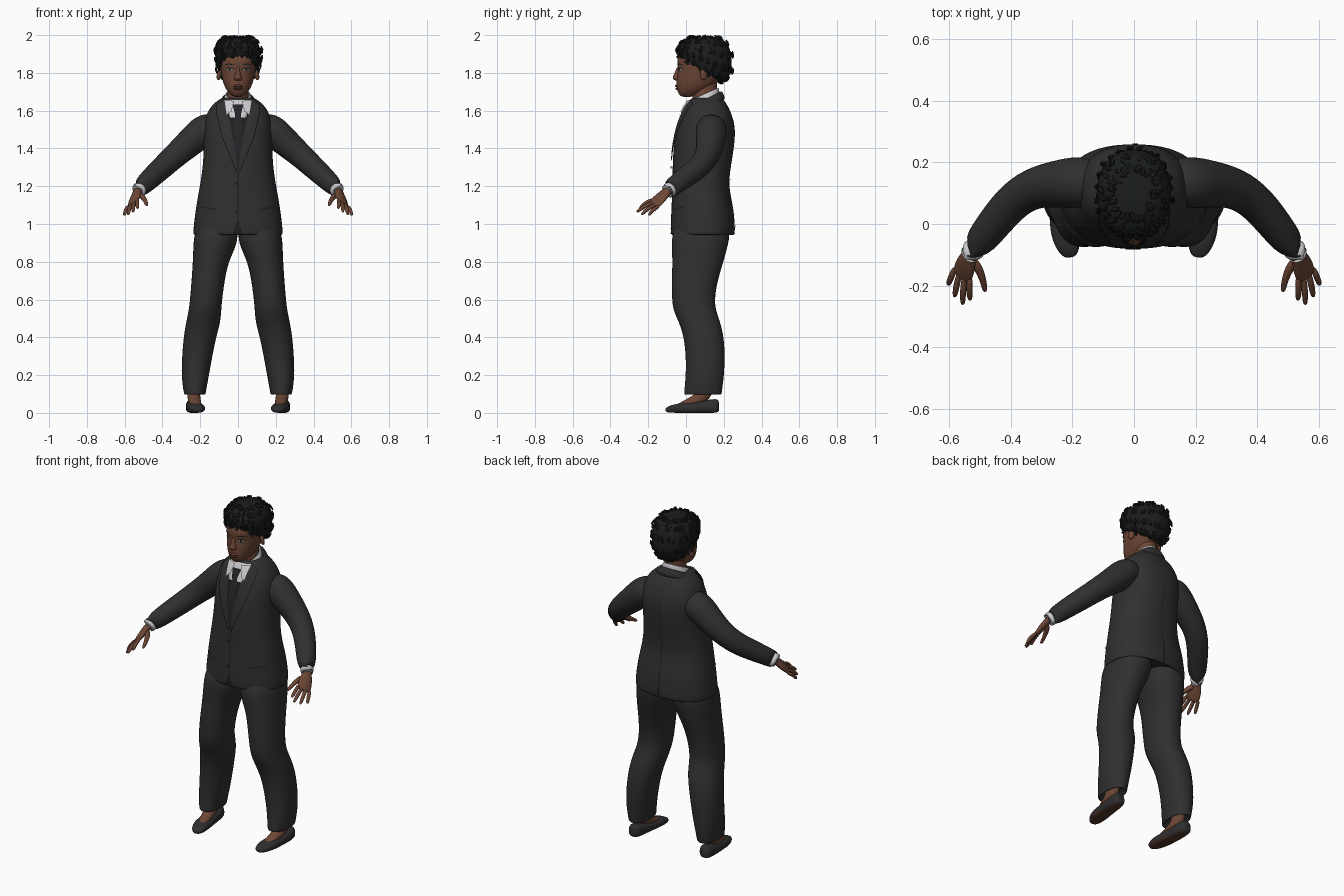
import bpy, bmesh, math, random
from mathutils import Vector, Matrix

random.seed(4)
default_cube = bpy.data.objects.get("Cube")
if default_cube:
    bpy.data.objects.remove(default_cube, do_unlink=True)


def material(name, red, green, blue):
    mat = bpy.data.materials.new(name)
    mat.use_nodes = True
    shader = next(n for n in mat.node_tree.nodes if n.type == 'BSDF_PRINCIPLED')
    shader.inputs["Base Color"].default_value = (red, green, blue, 1)
    shader.inputs["Roughness"].default_value = .8
    mat.diffuse_color = (red, green, blue, 1)
    return mat


SUIT = material("charcoal suit", .029, .029, .029)
TRIM = material("dark trim", .013, .013, .013)
HAIR = material("black hair", .011, .012, .012)
SKIN = material("brown skin", .15, .062, .036)
LIPS = material("lip brown", .12, .042, .03)
SHIRT = material("white shirt", .6, .6, .62)
TIE = material("black tie", .018, .018, .02)
SHOE = material("shoe grey", .028, .028, .03)
SOLE = material("sole brown", .08, .035, .02)
EYE = material("eye white", .3, .25, .22)


def finish(name, bm, mats, mirror=False, smooth=True, levels=2):
    """Turn a bmesh into an object, optionally mirrored and subdivided."""
    mesh = bpy.data.meshes.new(name)
    bm.to_mesh(mesh)
    bm.free()
    for mat in mats:
        mesh.materials.append(mat)
    for poly in mesh.polygons:
        poly.use_smooth = smooth
    obj = bpy.data.objects.new(name, mesh)
    bpy.context.collection.objects.link(obj)
    if mirror:
        obj.modifiers.new("Mirror", 'MIRROR').use_mirror_merge = False
    if levels:
        sub = obj.modifiers.new("Subdivision", 'SUBSURF')
        sub.levels = sub.render_levels = levels
    return obj


def skin_rings(rings):
    """Bridge rings of points and close both ends."""
    bm = bmesh.new()
    loops = [[bm.verts.new(p) for p in ring] for ring in rings]
    count = len(loops[0])
    for low, high in zip(loops, loops[1:]):
        for i in range(count):
            j = (i + 1) % count
            bm.faces.new((low[i], low[j], high[j], high[i]))
    bm.faces.new(loops[0])
    bm.faces.new(loops[-1])
    bmesh.ops.recalc_face_normals(bm, faces=bm.faces)
    return bm


def circle(count, power):
    for i in range(count):
        a = math.tau * i / count
        c, s = math.cos(a), math.sin(a)
        yield (math.copysign(abs(c) ** (2 / power), c),
               math.copysign(abs(s) ** (2 / power), s))


def loft(name, rings, mats, power=2, count=20, **options):
    """Horizontal sections: z, x from, x to, y front, y back, tilt."""
    sections = []
    for z, x0, x1, y0, y1, *tilt in rings:
        slope = tilt[0] if tilt else 0
        ry = (y1 - y0) / 2
        sections.append([((x0 + x1) / 2 + c * (x1 - x0) / 2, (y0 + y1) / 2 + s * ry,
                          z + s * ry * slope) for c, s in circle(count, power)])
    return finish(name, skin_rings(sections), mats, **options)


def centred(rings):
    return [(z, -w, w, *rest) for z, w, *rest in rings]


def tube(path, side=(0, 0, 1), count=10, power=2):
    """Sections across a path of: x, y, z, half width, half thickness."""
    points = [Vector(p[:3]) for p in path]
    sections = []
    for i, p in enumerate(path):
        along = (points[min(i + 1, len(points) - 1)] - points[max(i - 1, 0)]).normalized()
        across = Vector(side)
        across = (across - along * across.dot(along)).normalized()
        up = along.cross(across)
        sections.append([points[i] + across * c * p[3] + up * s * p[-1]
                         for c, s in circle(count, power)])
    return skin_rings(sections)


def plate(name, outline, mat, target, lift=.004, sides=(1,), back=False):
    """A thin panel of x, z points laid onto the front or back of a part."""
    bpy.context.view_layer.update()
    surface = target.evaluated_get(bpy.context.evaluated_depsgraph_get())
    facing = 1 if back else -1
    bm = bmesh.new()
    for side in sides:
        bm.faces.new([bm.verts.new((x * side, facing, z)) for x, z in outline])
    bmesh.ops.triangulate(bm, faces=bm.faces)
    bmesh.ops.subdivide_edges(bm, edges=bm.edges, cuts=5, use_grid_fill=True)
    for v in bm.verts:
        hit, spot, normal, _ = surface.ray_cast(v.co, Vector((0, -facing, 0)))
        if not hit:
            hit, spot, normal, _ = surface.closest_point_on_mesh(Vector((v.co.x, 0, v.co.z)))
        v.co = spot + normal * lift
    for f in bm.faces:
        f.normal_update()
        if f.normal.y * facing < 0:
            f.normal_flip()
    return finish(name, bm, [mat], levels=0)


def oval(x, z, rx, rz):
    return [(x + rx * c, z + rz * s) for c, s in circle(10, 2)]


BOTH = (1, -1)

# Jacket body, hem turned inside
jacket = loft("jacket", centred([
    (.97, .21, -.06, .235), (.942, .225, -.07, .245), (.94, .24, -.082, .26),
    (1, .235, -.082, .26), (1.1, .222, -.077, .25), (1.2, .203, -.073, .225),
    (1.3, .187, -.072, .237), (1.4, .182, -.068, .255), (1.5, .182, -.05, .263),
    (1.56, .175, -.03, .25), (1.61, .155, -.008, .23), (1.645, .12, .012, .21),
    (1.675, .08, .03, .185)]), [SUIT], power=2.35, count=28)

# Sleeves
finish("sleeves", tube([
    (.11, .14, 1.53, .07), (.18, .135, 1.5, .088), (.25, .13, 1.435, .078),
    (.33, .118, 1.365, .068), (.40, .07, 1.30, .063), (.47, -.02, 1.235, .056),
    (.52, -.082, 1.187, .049), (.526, -.09, 1.181, .046), (.52, -.08, 1.188, .03)],
    count=16), [SUIT], mirror=True)
finish("shirt_cuffs", tube([
    (.51, -.07, 1.195, .04), (.531, -.097, 1.175, .043), (.535, -.101, 1.171, .042),
    (.53, -.096, 1.176, .03)], count=14), [SHIRT], mirror=True)

# Trouser legs
loft("trouser_legs", [
    (1.02, .002, .2, -.04, .22), (.95, 0, .232, -.075, .235), (.89, .004, .238, -.078, .225),
    (.8, .05, .24, -.073, .2), (.7, .07, .247, -.077, .168), (.6, .083, .255, -.076, .152),
    (.54, .088, .262, -.068, .16), (.48, .092, .276, -.038, .183), (.4, .115, .289, -.012, .202),
    (.3, .135, .297, -.002, .207), (.2, .153, .301, -.002, .203), (.12, .168, .29, -.01, .192),
    (.095, .172, .285, -.012, .19), (.097, .18, .277, 0, .18), (.13, .19, .265, .02, .17)],
    [SUIT], power=2.2, mirror=True)

# Ankles and low shoes
finish("feet", tube([
    (.235, .1, .2, .036, .05), (.235, .1, .1, .036, .052), (.232, .06, .066, .036, .036),
    (.222, -.01, .045, .032, .02), (.216, -.05, .034, .02, .01)], side=(1, 0, 0)),
    [SKIN], mirror=True)
shoe_mesh = tube([
    (.238, .176, .037, .018, .026), (.238, .165, .037, .036, .04), (.236, .11, .032, .043, .036),
    (.231, .05, .027, .044, .03), (.224, -.02, .026, .05, .027), (.214, -.07, .022, .042, .022),
    (.207, -.1, .016, .026, .014), (.206, -.108, .014, .012, .008)],
    side=(1, 0, 0), count=16, power=2.6)
for v in shoe_mesh.verts:
    v.co.z = max(v.co.z, 0)
shoe_mesh.normal_update()
for f in shoe_mesh.faces:
    f.material_index = 1 if f.normal.z < -.7 else 0
finish("shoes", shoe_mesh, [SHOE, SOLE], mirror=True)

# Hands: palm, four fingers, thumb
ACROSS = (.65, .55, -.4)
finish("palms", tube([
    (.524, -.085, 1.185, .028, .022), (.536, -.108, 1.165, .03, .02),
    (.546, -.135, 1.138, .042, .019), (.557, -.165, 1.108, .042, .014),
    (.56, -.176, 1.1, .034, .009)], side=ACROSS), [SKIN], mirror=True)
knuckle, knuckle_step = Vector((.531, -.18, 1.126)), Vector((.017, .011, -.012))
tips = [(.532, -.247, 1.082), (.556, -.262, 1.064), (.582, -.237, 1.05), (.603, -.198, 1.046)]
for label, i in zip(("index", "middle", "ring", "little"), range(4)):
    start, tip = knuckle + knuckle_step * i, Vector(tips[i])
    bend = start.lerp(tip, .5) + Vector((.003, -.005, .006))
    finish(label + "_fingers", tube([
        (*start.lerp(tip, -.15), .011), (*bend, .0115), (*start.lerp(tip, .88), .0095),
        (*tip, .005)], side=ACROSS, count=8), [SKIN], mirror=True)
finish("thumbs", tube([
    (.525, -.115, 1.157, .016), (.503, -.145, 1.142, .016), (.49, -.18, 1.122, .012),
    (.484, -.21, 1.104, .01), (.483, -.22, 1.098, .005)], count=8), [SKIN], mirror=True)

# Neck and collars, sloping down to the front
loft("neck", centred([(1.58, .065, .03, .17), (1.66, .058, .035, .165),
                      (1.72, .056, .035, .165), (1.79, .06, .04, .17)]), [SKIN])
loft("shirt_collar", centred([
    (1.62, .085, 0, .18, .5), (1.665, .075, .01, .178, .5), (1.687, .066, .018, .174, .45),
    (1.69, .06, .025, .168, .45), (1.66, .055, .03, .16, .45)]), [SHIRT])
loft("jacket_collar", centred([
    (1.6, .125, .02, .215, .5), (1.64, .103, .025, .202, .5), (1.667, .084, .035, .19, .5),
    (1.667, .076, .05, .182, .5), (1.63, .07, .06, .17, .5)]), [SUIT])

# Shirt front, tie and lapels
plate("shirt_front", [(-.066, 1.655), (.066, 1.655), (.045, 1.57), (0, 1.4), (-.045, 1.57)],
      SHIRT, jacket, .003)
plate("waistcoat", [(-.043, 1.562), (.043, 1.562), (.008, 1.31), (-.008, 1.31)], TRIM, jacket, .005)
plate("tie_blade", [(-.014, 1.58), (.014, 1.58), (.024, 1.42), (0, 1.33), (-.024, 1.42)],
      TIE, jacket, .008)
plate("tie_knot", [(-.027, 1.625), (.027, 1.625), (.014, 1.57), (-.014, 1.57)], TIE, jacket, .014)
plate("collar_points", [(.02, 1.645), (.068, 1.65), (.058, 1.575), (.035, 1.59)],
      SHIRT, jacket, .012, BOTH)
plate("lapel_shadows", [(.07, 1.655), (.112, 1.628), (.092, 1.588), (.109, 1.57), (.084, 1.46),
                        (.01, 1.275), (.002, 1.3), (.04, 1.54)], TRIM, jacket, .008, BOTH)
plate("lapels", [(.068, 1.655), (.107, 1.628), (.087, 1.588), (.104, 1.57), (.08, 1.46),
                 (.008, 1.285), (.002, 1.31), (.042, 1.54)], SUIT, jacket, .0105, BOTH)

# Jacket closing, buttons, pockets and back vent
plate("front_edge", [(-.002, 1.29), (.004, 1.29), (.004, 1.03), (-.002, 1.03)], TRIM, jacket, .003)
plate("front_opening", [(0, 1.03), (.024, .946), (-.03, .946)], TRIM, jacket, .003)
for label, z in (("upper", 1.215), ("lower", 1.065)):
    plate(label + "_button", oval(-.008, z, .009, .009), TRIM, jacket, .007)
plate("pocket_flaps", [(.11, 1.078), (.195, 1.095), (.195, 1.088), (.11, 1.071)],
      TRIM, jacket, .003, BOTH)
plate("back_seam", [(-.002, 1.6), (.002, 1.6), (.002, 1.1), (-.002, 1.1)], TRIM, jacket, .002, back=True)
plate("back_vent", [(-.003, 1.1), (.003, 1.1), (.014, .946), (-.005, .946)], TRIM, jacket, .003, back=True)

# Head and ears
head = loft("head", centred([
    (1.672, .022, -.022, .03), (1.685, .042, -.038, .07), (1.715, .066, -.05, .13),
    (1.755, .082, -.052, .175), (1.8, .09, -.046, .2), (1.825, .094, -.042, .21),
    (1.85, .097, -.05, .215), (1.9, .097, -.04, .215), (1.95, .08, 0, .19),
    (1.975, .04, .05, .14)]), [SKIN], power=2.2, count=24)
finish("ears", tube([
    (.088, .09, 1.79, .018, .03), (.1, .094, 1.792, .021, .034), (.106, .098, 1.794, .015, .026)],
    side=(0, 1, 0)), [SKIN], mirror=True)

# Face
loft("nose", centred([
    (1.757, .012, -.052, -.02), (1.764, .024, -.067, -.02), (1.775, .023, -.074, -.02),
    (1.8, .012, -.06, -.02), (1.835, .01, -.048, -.02)]), [SKIN], count=12)
loft("lower_lip", centred([(1.708, .012, -.05, -.02), (1.716, .026, -.06, -.02),
                           (1.724, .03, -.054, -.02)]), [LIPS], count=12)
loft("upper_lip", centred([(1.723, .03, -.055, -.02), (1.731, .027, -.062, -.02),
                           (1.741, .01, -.053, -.02)]), [LIPS], count=12)
plate("eye_rims", oval(.042, 1.819, .022, .011), TRIM, head, .002, BOTH)
plate("eyes", oval(.042, 1.817, .018, .006), EYE, head, .003, BOTH)
plate("irises", oval(.042, 1.818, .007, .006), TRIM, head, .004, BOTH)
plate("eyebrows", [(.016, 1.84), (.045, 1.852), (.072, 1.842), (.045, 1.844)], HAIR, head, .003, BOTH)

# Hair cap with short choppy locks
hair = loft("hair_cap", centred([
    (1.83, .085, -.02, .17, -.6), (1.812, .1, -.037, .195, -.6), (1.845, .115, -.045, .235, -.5),
    (1.89, .124, -.046, .247, -.25), (1.94, .118, -.035, .238, -.1), (1.976, .093, -.008, .205),
    (1.994, .05, .045, .15)]), [HAIR], power=2.15, count=24)
locks = bmesh.new()
for face in hair.data.polygons:
    if len(face.vertices) > 4 or face.center.z < 1.74:
        continue
    turn = face.normal.to_track_quat('Z', 'Y').to_matrix().to_4x4()
    for n in range(2):
        spot = Vector(face.center) + Vector([random.uniform(-.009, .009) for axis in "xyz"])
        spin = Matrix.Rotation(random.uniform(-.4, .4), 4, 'Z')
        size = Matrix.Diagonal((.009, random.uniform(.014, .024), .007, 1))
        bmesh.ops.create_icosphere(locks, subdivisions=1, radius=1,
                                   matrix=Matrix.Translation(spot) @ turn @ spin @ size)
finish("hair_locks", locks, [HAIR], smooth=False, levels=0)
